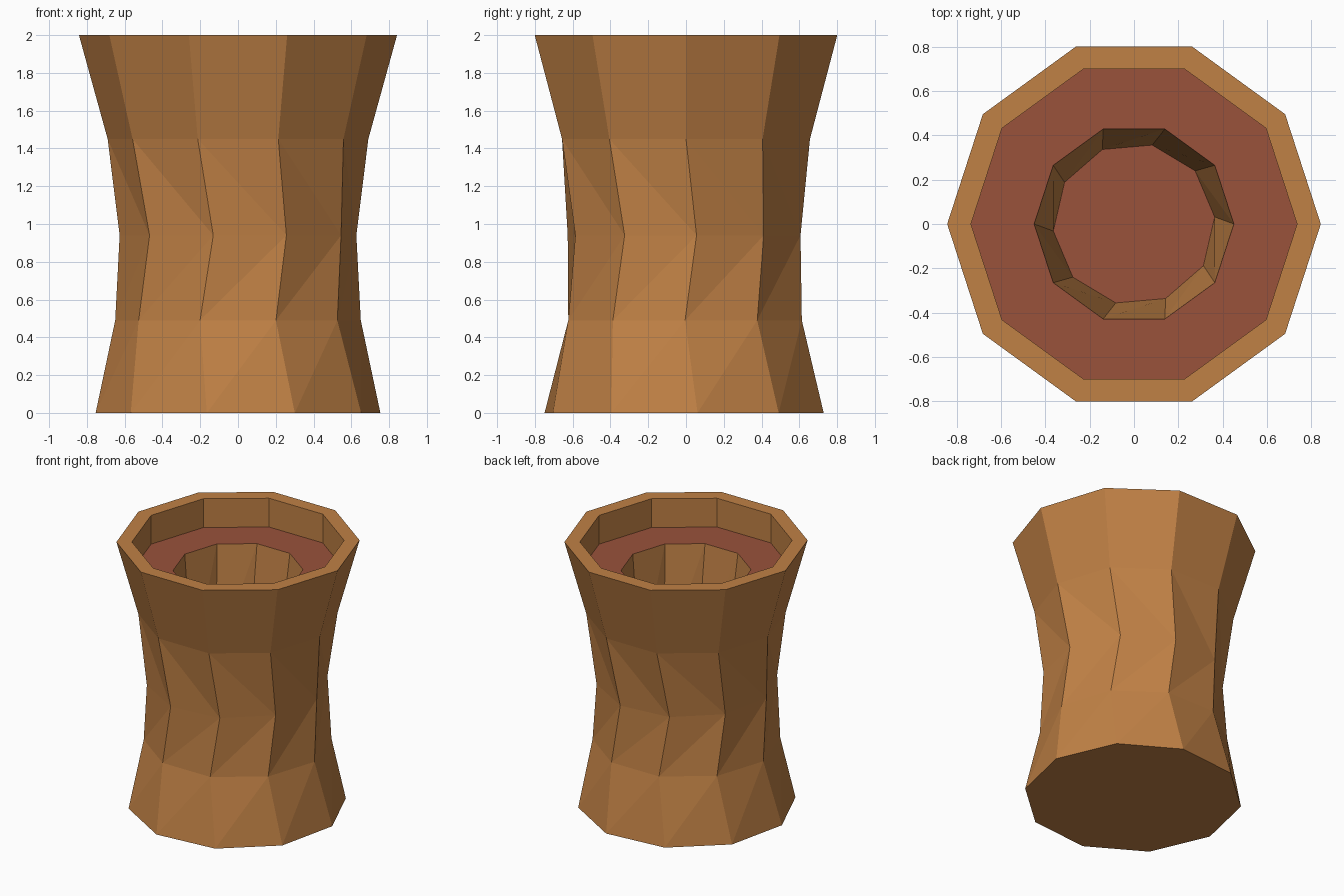
import bpy, math

cube = bpy.data.objects.get("Cube")
if cube:
    bpy.data.objects.remove(cube, do_unlink=True)

SIDES = 10


def make_material(name, rgb):
    mat = bpy.data.materials.new(name)
    mat.use_nodes = True
    color = (*rgb, 1.0)
    mat.diffuse_color = color
    node = mat.node_tree.nodes["Principled BSDF"]
    node.inputs["Base Color"].default_value = color
    node.inputs["Roughness"].default_value = 0.9
    return mat


brown = make_material("warm_brown_wood", (0.53, 0.22, 0.06))
red = make_material("brick_red", (0.32, 0.085, 0.043))


def ring(radius, z, twist, shift):
    points = []
    for i in range(SIDES):
        a = math.tau * i / SIDES + math.radians(twist)
        points.append((radius * math.cos(a), radius * math.sin(a) + shift, z))
    return points


def make_part(name, rings, mat, diagonals=None, start_cap=False, end_cap=False):
    """Join stacked rings; each band is 'flat', or split 'forward' or 'backward'."""
    verts = [p for r in rings for p in ring(*r)]
    faces = []
    for band in range(len(rings) - 1):
        split = diagonals[band] if diagonals else "flat"
        for i in range(SIDES):
            j = (i + 1) % SIDES
            a, b = band * SIDES + i, band * SIDES + j
            c, d = b + SIDES, a + SIDES
            if split == "forward":
                faces += [(a, b, c), (a, c, d)]
            elif split == "backward":
                faces += [(a, b, d), (b, c, d)]
            else:
                faces.append((a, b, c, d))
    if start_cap:
        faces.append(tuple(reversed(range(SIDES))))
    if end_cap:
        faces.append(tuple(range(len(verts) - SIDES, len(verts))))
    mesh = bpy.data.meshes.new(name)
    mesh.from_pydata(verts, [], faces)
    mesh.materials.append(mat)
    mesh.update()
    obj = bpy.data.objects.new(name, mesh)
    bpy.context.collection.objects.link(obj)
    return obj


SHELF = 1.78
BORE = 0.94

# Waisted outer wall with twisted rings, flat rim and recessed inner lip
make_part("outer_wall", [
    (0.757, 0.0, 5.4, -0.01),
    (0.65, 0.49, 0, -0.005),
    (0.63, 0.94, 6, -0.01),
    (0.69, 1.45, 0, 0),
    (0.842, 2.0, 0, 0),
    (0.735, 2.0, 0, 0),
    (0.735, SHELF, 0, 0),
], brown, ["forward", "forward", "backward", "flat", "flat", "flat"], start_cap=True)

# Red ring set below the rim
make_part("recessed_ring", [(0.735, SHELF, 0, 0), (0.45, SHELF, 0, 0)], red)

# Tapering central hole
make_part("inner_bore", [(0.45, SHELF, 0, 0), (0.365, BORE, 5, 0)], brown, ["forward"])

# Red floor of the hole
make_part("bore_floor", [(0.365, BORE, 5, 0)], red, end_cap=True)
